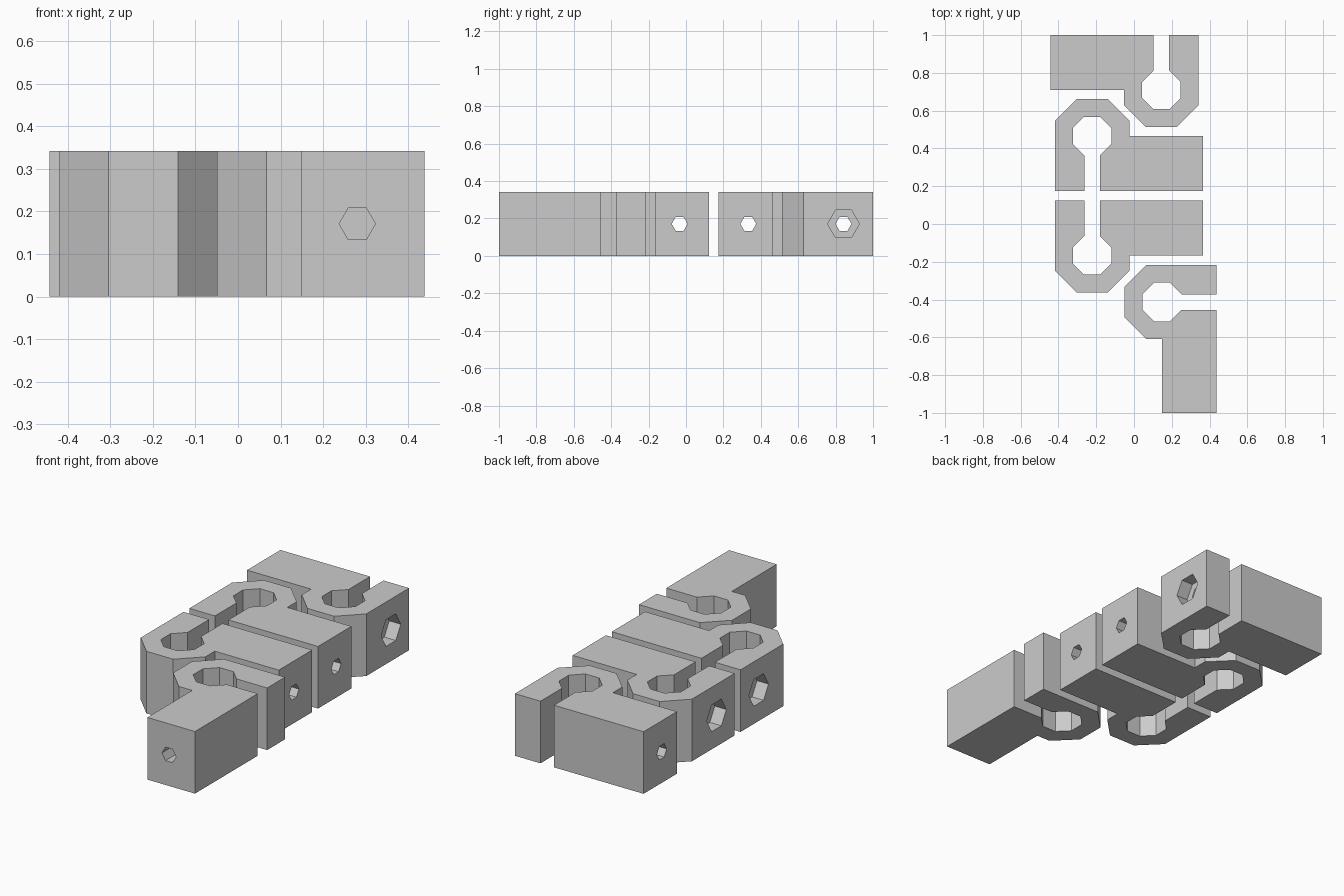
import bpy, bmesh, math
from mathutils import Vector, Matrix

cube = bpy.data.objects.get("Cube")
if cube:
    bpy.data.objects.remove(cube, do_unlink=True)

HEIGHT = 0.342
RING, BORE, SLOT = 0.197, 0.102, 0.041    # outer radius, bore radius, half slot
OPEN, BLOCK = 0.29, 0.587                 # slot end and block end from ring centre
BOLT_AT, BOLT_R, NUT_R, NUT_DEPTH = 0.132, 0.0425, 0.085, 0.07
T = math.tan(math.pi / 8)

grey = bpy.data.materials.new("light grey")
grey.use_nodes = True
color = (0.6, 0.6, 0.6, 1)
grey.diffuse_color = color
grey.node_tree.nodes["Principled BSDF"].inputs["Base Color"].default_value = color


def prism(name, points, sweep, matrix):
    """Extrude a flat outline along sweep, then place it."""
    bm = bmesh.new()
    face = bm.faces.new([bm.verts.new(p) for p in points])
    made = bmesh.ops.extrude_face_region(bm, geom=[face])["geom"]
    bmesh.ops.translate(bm, vec=sweep,
                        verts=[v for v in made if isinstance(v, bmesh.types.BMVert)])
    bm.transform(matrix)
    bmesh.ops.recalc_face_normals(bm, faces=bm.faces)
    mesh = bpy.data.meshes.new(name)
    bm.to_mesh(mesh)
    bm.free()
    mesh.materials.append(grey)
    obj = bpy.data.objects.new(name, mesh)
    bpy.context.collection.objects.link(obj)
    return obj


def cut_hex(obj, radius, start, end, matrix):
    """Hexagonal hole running across the slot."""
    ring = [(BOLT_AT + radius * math.cos(i * math.pi / 3), start,
             HEIGHT / 2 + radius * math.sin(i * math.pi / 3)) for i in range(6)]
    cutter = prism("hole_cutter", ring, Vector((0, end - start, 0)), matrix)
    cutter.hide_render = True
    mod = obj.modifiers.new("hole", "BOOLEAN")
    mod.operation, mod.solver, mod.object = "DIFFERENCE", "EXACT", cutter
    bpy.context.view_layer.objects.active = obj
    bpy.ops.object.modifier_apply(modifier=mod.name)
    bpy.data.objects.remove(cutter, do_unlink=True)


def clamp(name, centre, slot_dir, block_dir):
    """Octagonal split clamp with a square block on one side of the slot."""
    r, o = RING, RING * T
    h, k = BORE, SLOT
    e = BORE * T
    mouth = h - (k - e)
    outline = [
        # block and its side of the slot
        (0, BLOCK), (OPEN, BLOCK), (OPEN, k), (mouth, k),
        # bore
        (e, h), (-e, h), (-h, e), (-h, -e), (-e, -h), (e, -h),
        # arm and outer ring
        (mouth, -k), (OPEN, -k), (OPEN, -r), (-o, -r),
        (-r, -o), (-r, o), (-o, r), (0, r)]
    place = Matrix.Translation((*centre, 0)) @ Matrix(
        ((slot_dir[0], block_dir[0], 0, 0),
         (slot_dir[1], block_dir[1], 0, 0),
         (0, 0, 1, 0), (0, 0, 0, 1)))
    body = prism(name, [(d, b, 0) for d, b in outline], Vector((0, 0, HEIGHT)), place)
    cut_hex(body, BOLT_R, -0.3, 0.7, place)
    cut_hex(body, NUT_R, -0.3, NUT_DEPTH - RING, place)


clamp("back_clamp", (0.145, 0.71), (0, 1), (-1, 0))
clamp("upper_middle_clamp", (-0.222, 0.465), (0, -1), (1, 0))
clamp("lower_middle_clamp", (-0.222, -0.166), (0, 1), (1, 0))
clamp("front_clamp", (0.148, -0.413), (1, 0), (0, -1))
